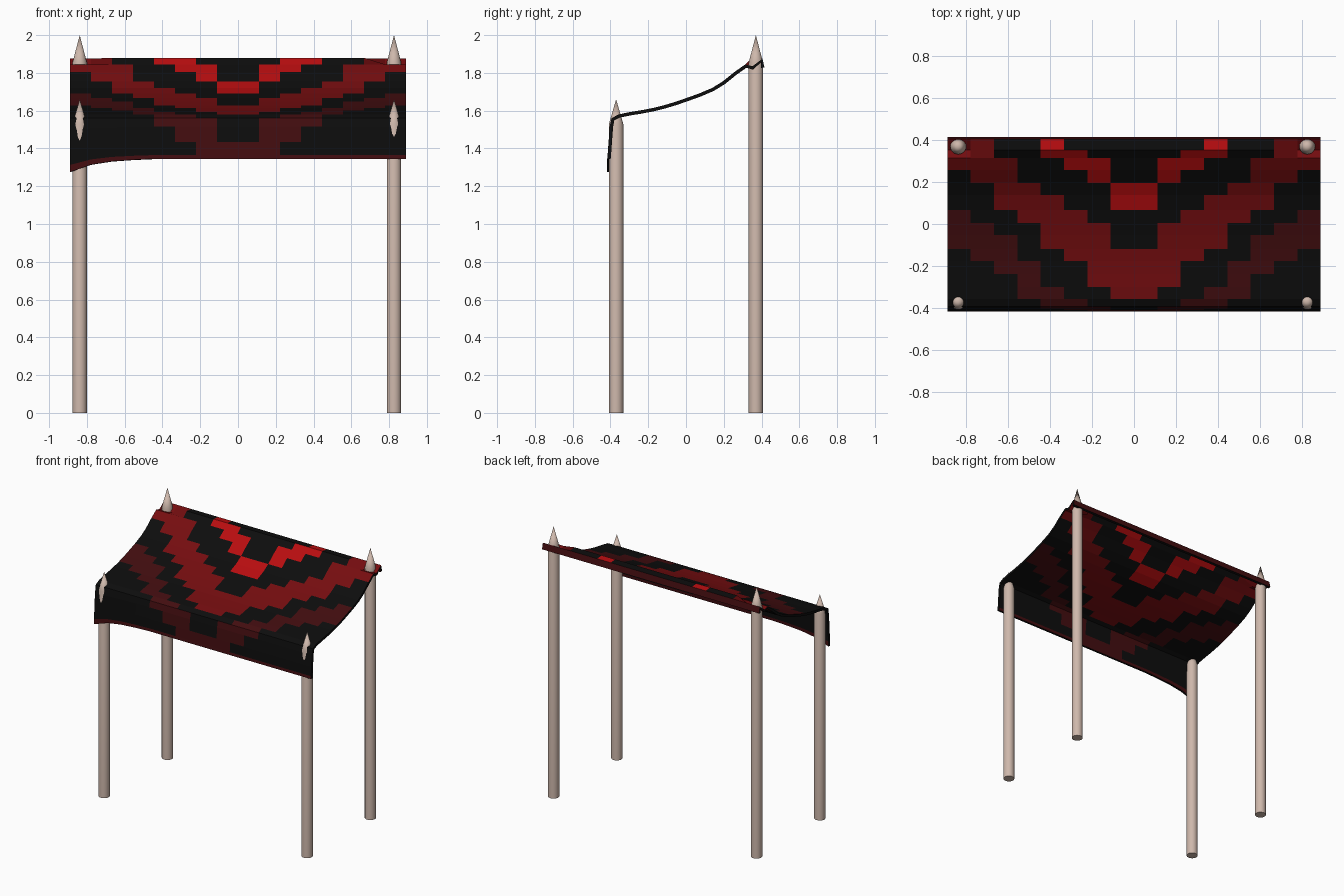
import bpy
import bmesh
from mathutils import Vector

default_cube = bpy.data.objects.get("Cube")
if default_cube:
    bpy.data.objects.remove(default_cube, do_unlink=True)


def make_material(name, color):
    material = bpy.data.materials.new(name)
    material.use_nodes = True
    rgba = (*color, 1.0)
    material.diffuse_color = rgba
    shader = material.node_tree.nodes["Principled BSDF"]
    shader.inputs["Base Color"].default_value = rgba
    shader.inputs["Roughness"].default_value = 0.9
    return material


bright_red = make_material("bright red", (0.48, 0.004, 0.005))
medium_red = make_material("medium red", (0.18, 0.004, 0.005))
dark_red = make_material("dark red", (0.055, 0.004, 0.005))
black = make_material("black cloth", (0.004, 0.004, 0.004))
bone = make_material("pale wood", (0.62, 0.48, 0.41))
BRIGHT, MEDIUM, DARK, BLACK = range(4)

# Cloth side profile (y, z), from the back flap over the roof to the front hem
PROFILE = [
    (.415, 1.83), (.405, 1.875), (.352, 1.88), (.314, 1.845), (.257, 1.805),
    (.195, 1.755), (.138, 1.72), (.067, 1.69), (.005, 1.668), (-.052, 1.648),
    (-.119, 1.628), (-.176, 1.614), (-.238, 1.602), (-.3, 1.592),
    (-.357, 1.58), (-.394, 1.56), (-.404, 1.515), (-.41, 1.434),
    (-.415, 1.365), (-.417, 1.345),
]
COLUMNS = 16
HALF_WIDTH = 0.89

# Row spans of the three nested chevrons, from the centre column outward
CHEVRONS = {
    BRIGHT: [(5, 7), (3, 5), (2, 4), (1, 3)],
    MEDIUM: [(10, 14), (8, 13), (7, 11), (6, 10),
             (5, 8), (3, 7), (1, 5), (1, 4)],
    DARK: [(17, 18), (15, 18), (14, 17), (13, 16),
           (11, 14), (9, 12), (8, 11), (7, 10)],
}


def cell_color(row, column):
    """Hems are dark red; the chevrons step outward from the middle."""
    if row in (0, len(PROFILE) - 2):
        return DARK
    distance = column - COLUMNS // 2 if column >= COLUMNS // 2 else COLUMNS // 2 - 1 - column
    for color, spans in CHEVRONS.items():
        if distance < len(spans):
            start, end = spans[distance]
            if start <= row < end:
                return color
    return BLACK


def cloth_point(row, column):
    y, z = PROFILE[row]
    x = HALF_WIDTH * (2 * column / COLUMNS - 1)
    # The cloth is pressed down around the rear posts
    if row == 2 and column in (0, 1, COLUMNS - 1, COLUMNS):
        z -= 0.045
    # The front drape sags at its right corner
    drape = max(0, row - 15) / 4
    corner = max(0, 1 - column / 4)
    z -= drape * (0.02 * corner + 0.05 * corner ** 4)
    return Vector((x, y, z))


def build_cloth():
    bm = bmesh.new()
    grid = [[bm.verts.new(cloth_point(row, column)) for column in range(COLUMNS + 1)]
            for row in range(len(PROFILE))]
    for row in range(len(PROFILE) - 1):
        for column in range(COLUMNS):
            face = bm.faces.new((grid[row][column], grid[row + 1][column],
                                 grid[row + 1][column + 1], grid[row][column + 1]))
            face.material_index = cell_color(row, column)
    mesh = bpy.data.meshes.new("canopy_cloth")
    bm.to_mesh(mesh)
    bm.free()
    for material in (bright_red, medium_red, dark_red, black):
        mesh.materials.append(material)
    cloth = bpy.data.objects.new("canopy_cloth", mesh)
    bpy.context.collection.objects.link(cloth)
    thickness = cloth.modifiers.new("thickness", "SOLIDIFY")
    thickness.thickness = 0.018
    thickness.offset = -1
    thickness.material_offset_rim = BLACK


def build_post(name, x, y, shoulder, tip, radius=0.038, sides=24):
    """Round post that tapers to a pointed spike through the cloth."""
    bm = bmesh.new()
    bottom = bmesh.ops.create_circle(bm, cap_ends=True, segments=sides, radius=radius)
    base_face = bm.faces[:][0]
    base_face.normal_flip()
    ring = bottom["verts"]
    top = [bm.verts.new((v.co.x, v.co.y, shoulder)) for v in ring]
    point = bm.verts.new((0, 0, tip))
    for i in range(sides):
        j = (i + 1) % sides
        bm.faces.new((ring[i], ring[j], top[j], top[i]))
        bm.faces.new((top[i], top[j], point))
    bmesh.ops.recalc_face_normals(bm, faces=bm.faces[:])
    mesh = bpy.data.meshes.new(name)
    bm.to_mesh(mesh)
    bm.free()
    mesh.materials.append(bone)
    post = bpy.data.objects.new(name, mesh)
    post.location = (x, y, 0)
    bpy.context.collection.objects.link(post)
    bpy.ops.object.select_all(action="DESELECT")
    post.select_set(True)
    bpy.context.view_layer.objects.active = post
    bpy.ops.object.shade_smooth_by_angle(angle=0.7)


build_cloth()
for side, x in (("left", 0.826), ("right", -0.838)):
    build_post("rear_post_" + side, x, 0.37, 1.855, 2.0)
    build_post("front_post_" + side, x, -0.37, 1.53, 1.66)
